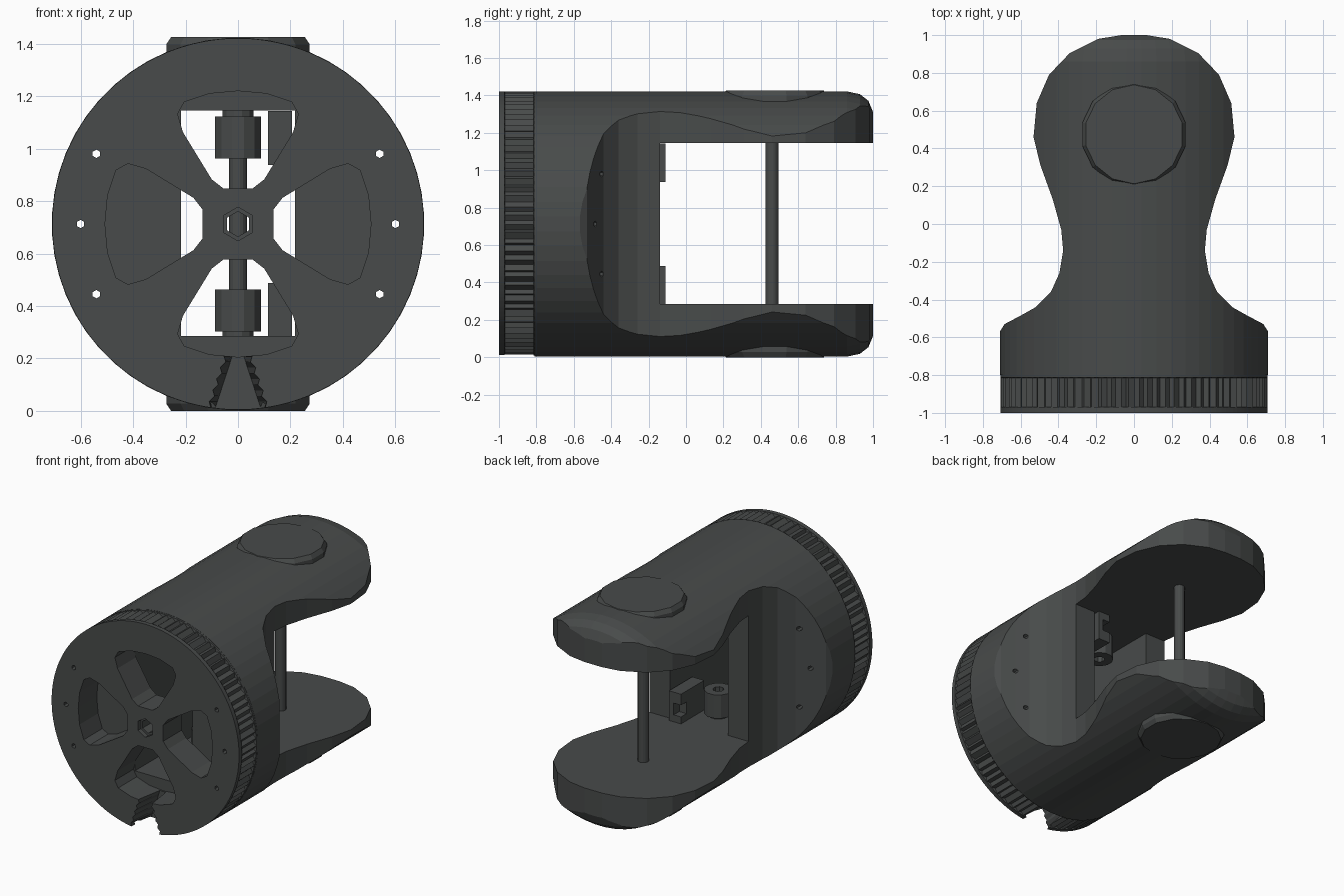
import bpy, bmesh, math, random
from math import sin, cos, pi, sqrt

if "Cube" in bpy.data.objects:
    bpy.data.objects.remove(bpy.data.objects["Cube"])

random.seed(4)
CZ, R = 0.7125, 0.71

dark = bpy.data.materials.new("dark_grey")
dark.diffuse_color = (0.065, 0.07, 0.069, 1)
dark.use_nodes = True
dark.node_tree.nodes["Principled BSDF"].inputs["Base Color"].default_value = dark.diffuse_color


def loft(name, sections):
    """Closed solid through sections, each a list of 3D points."""
    bm = bmesh.new()
    rings = [[bm.verts.new(p) for p in s] for s in sections]
    n = len(rings[0])
    for a, b in zip(rings, rings[1:]):
        for i in range(n):
            j = (i + 1) % n
            bm.faces.new((a[i], a[j], b[j], b[i]))
    bm.faces.new(rings[0])
    bm.faces.new(rings[-1])
    bmesh.ops.recalc_face_normals(bm, faces=bm.faces)
    me = bpy.data.meshes.new(name)
    bm.to_mesh(me)
    bm.free()
    ob = bpy.data.objects.new(name, me)
    bpy.context.collection.objects.link(ob)
    me.materials.append(dark)
    return ob


def along_y(name, pts, y0, y1):
    return loft(name, [[(u, y, v) for u, v in pts] for y in (y0, y1)])


def along_z(name, pts, z0, z1):
    return loft(name, [[(u, v, z) for u, v in pts] for z in (z0, z1)])


def circle(r, n, cx=0, cy=0):
    return [(cx + r * cos(2 * pi * (i + 0.5) / n), cy + r * sin(2 * pi * (i + 0.5) / n)) for i in range(n)]


def rect(x0, x1, y0, y1):
    return [(x0, y0), (x1, y0), (x1, y1), (x0, y1)]


def cut(ob, tool, op='DIFFERENCE'):
    m = ob.modifiers.new("cut", 'BOOLEAN')
    m.operation, m.object, m.solver = op, tool, 'EXACT'
    bpy.context.view_layer.objects.active = ob
    bpy.ops.object.modifier_apply(modifier=m.name)
    bpy.data.objects.remove(tool, do_unlink=True)


# Fork body: barrel with a rounded end, trimmed to the waisted outline
barrel = [(-0.8, R), (0.86, R), (0.93, 0.695), (0.975, 0.66), (1.0, 0.60)]
body = loft("fork_body", [[(x, y, z) for x, z in circle(r, 56, 0, CZ)] for y, r in barrel])
half = [(0.72, -0.9), (0.72, -0.585), (0.685, -0.53), (0.60, -0.485), (0.52, -0.44),
        (0.44, -0.36), (0.395, -0.26), (0.375, -0.14), (0.385, -0.03), (0.43, 0.13),
        (0.495, 0.31), (0.532, 0.46), (0.515, 0.64), (0.45, 0.79), (0.34, 0.905),
        (0.19, 0.98), (0.06, 1.001)]
outline = half + [(-x, y) for x, y in reversed(half)]
cut(body, along_z("outline_tool", outline, -0.2, 1.7), 'INTERSECT')

# Slot between the arms and the hollow neck
cut(body, along_y("slot_tool", rect(-0.9, 0.9, 0.285, 1.145), -0.14, 1.2))
cut(body, along_y("neck_tool", rect(-0.218, 0.218, 0.285, 1.145), -0.9, -0.1))

# Front wheel: rims and irregular knurled band
angles = [2 * pi * (i + random.uniform(-0.3, 0.3)) / 180 for i in range(180)]


def wheel_ring(y, knurl):
    return [((R - (0.022 if knurl and i % 2 else 0.002)) * cos(a), y,
             CZ + (R - (0.022 if knurl and i % 2 else 0.002)) * sin(a))
            for i, a in enumerate(angles)]


wheel = loft("front_wheel", [wheel_ring(-1.0, False), wheel_ring(-0.97, False), wheel_ring(-0.968, True),
                             wheel_ring(-0.815, True), wheel_ring(-0.813, False), wheel_ring(-0.8, False)])

# Four spoke windows
win = [(0.055, 0.135), (0.10, 0.17), (0.21, 0.35), (0.23, 0.42), (0.205, 0.465), (0.11, 0.497), (0.0, 0.507)]
win = win + [(-u, v) for u, v in reversed(win[:-1])]
for k in range(4):
    c, s = cos(k * pi / 2), sin(k * pi / 2)
    cut(wheel, along_y("window_tool", [(u * c - v * s, CZ + u * s + v * c) for u, v in win], -1.1, -0.7))

# Hexagonal centre hole with recess
cut(wheel, along_y("hex_tool", circle(0.048, 6, 0, CZ), -1.1, -0.7))
cut(wheel, along_y("hex_recess_tool", circle(0.064, 6, 0, CZ), -1.1, -0.97))

# Wavy tapering notch at the bottom of the wheel
front, back = [], []
for i in range(13):
    t = i / 12
    z = 0.23 - 0.26 * t
    front.append((0.04 + 0.085 * t + (0.008 if i % 2 else -0.006), -1.01, z))
    back.append((0.015 + 0.085 * t, -0.81, z))
mirror = lambda p: p + [(-x, y, z) for x, y, z in reversed(p)]
cut(wheel, loft("notch_tool", [mirror(front), mirror(back)]))

# Screw holes through wheel and shoulders
for side in (-1, 1):
    for x, z in ((0.54, 0.445), (0.6, CZ), (0.54, 0.98)):
        for part in (body, wheel):
            cut(part, along_y("screw_tool", circle(0.016, 6, side * x, z), -1.1, -0.2))

# Cross pin between the arms
along_z("cross_pin", circle(0.035, 16, 0, 0.46), 0.27, 1.16)

# Flat bosses, rollers and guide blocks, mirrored above and below
for name, s in (("upper", 1), ("lower", -1)):
    h = lambda d: CZ + s * d
    loft(name + "_boss", [[(x, y, h(d)) for x, y in circle(r, 14, 0, 0.475)]
                          for d, r in ((0.60, 0.28), (0.685, 0.28), (0.7125, 0.262))])
    roller = along_z(name + "_roller", circle(0.09, 12, 0, -0.35), h(0.25), h(0.41))
    cut(roller, along_z("bore_tool", circle(0.035, 8, 0, -0.35), h(0.2), h(0.36)))
    along_z(name + "_roller_foot", circle(0.062, 12, 0, -0.35), h(0.40), h(0.44))
    block = along_z(name + "_guide_block", rect(0.115, 0.205, -0.36, -0.11), h(0.225), h(0.43))
    cut(block, along_z("block_step_tool", rect(0.1, 0.17, -0.17, -0.05), h(0.3), h(0.38)))
